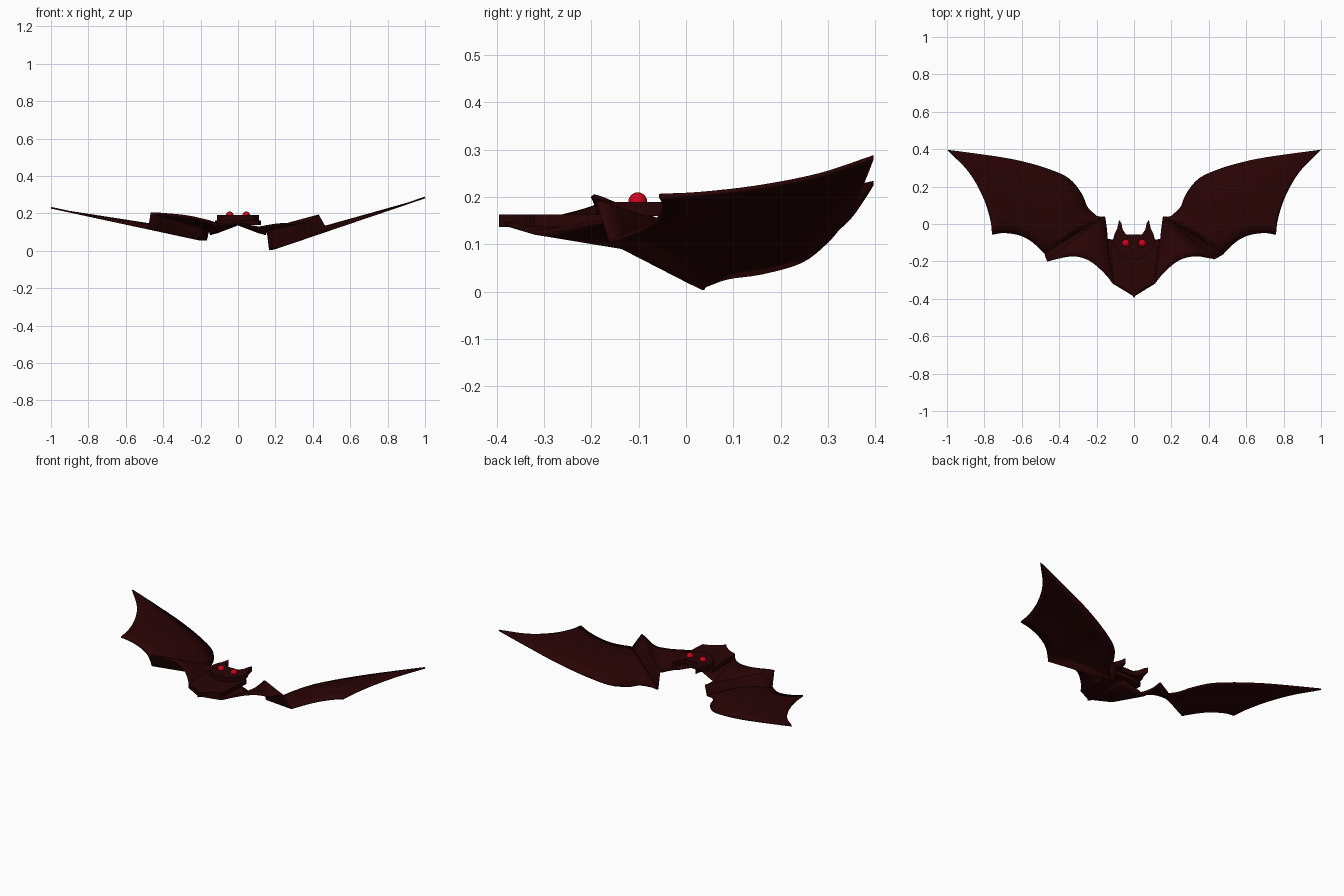
import bpy, bmesh
from mathutils import Vector

if "Cube" in bpy.data.objects:
    bpy.data.objects.remove(bpy.data.objects["Cube"])


def material(name, rgb):
    m = bpy.data.materials.new(name)
    m.diffuse_color = (*rgb, 1)
    m.use_nodes = True
    m.node_tree.nodes["Principled BSDF"].inputs["Base Color"].default_value = m.diffuse_color
    return m


MAROON = material("dark maroon", (0.022, 0.001, 0.0014))
RED = material("eye red", (0.6, 0.001, 0.012))


def add_object(name, bm, mat):
    bmesh.ops.recalc_face_normals(bm, faces=bm.faces)
    me = bpy.data.meshes.new(name)
    bm.to_mesh(me)
    bm.free()
    me.materials.append(mat)
    ob = bpy.data.objects.new(name, me)
    bpy.context.collection.objects.link(ob)
    return ob


# inner membrane: leading x, y, z, trailing x, y, trailing z right, left
INNER = [
    (0.00, -0.10, 0.140, 0.00, -0.388, 0.145, 0.145),
    (0.145, -0.08, 0.085, 0.11, -0.320, 0.125, 0.140),
    (0.147, -0.05, 0.092, 0.14, -0.280, 0.130, 0.155),
    (0.149, -0.02, 0.100, 0.20, -0.222, 0.140, 0.170),
    (0.151, 0.00, 0.105, 0.26, -0.185, 0.145, 0.183),
    (0.153, 0.02, 0.110, 0.34, -0.172, 0.150, 0.193),
    (0.155, 0.037, 0.115, 0.43, -0.187, 0.190, 0.203),
]
# outer wing, lying in one sloping plane: leading x, y, trailing x, y
OUTER = [
    (0.168, 0.037, 0.478, -0.160),
    (0.20, 0.042, 0.50, -0.137),
    (0.25, 0.09, 0.54, -0.100),
    (0.28, 0.16, 0.58, -0.074),
    (0.35, 0.244, 0.63, -0.056),
    (0.47, 0.298, 0.70, -0.048),
    (0.60, 0.335, 0.758, -0.057),
    (0.70, 0.355, 0.77, 0.030),
    (0.80, 0.370, 0.81, 0.150),
    (0.90, 0.384, 0.885, 0.280),
    (1.00, 0.397, 0.995, 0.393),
]


def plane_z(x, side):
    if side > 0:
        return 0.006 + 0.340 * max(x - 0.18, 0)
    return 0.058 + 0.215 * max(x - 0.20, 0)


def smooth_path(pts, cusps, n=4):
    """Curve through the points, with sharp corners at the cusps."""
    out = []
    for i in range(len(pts) - 1):
        a, b = pts[i], pts[i + 1]
        ta = (b - a) if i in cusps or i == 0 else (b - pts[i - 1]) / 2
        tb = (b - a) if i + 1 in cusps or i + 2 == len(pts) else (pts[i + 2] - a) / 2
        for k in range(n):
            t = k / n
            out.append(a * (2 * t**3 - 3 * t**2 + 1) + ta * (t**3 - 2 * t**2 + t)
                       + b * (3 * t**2 - 2 * t**3) + tb * (t**3 - t**2))
    return out + [pts[-1]]


def wing(name, side, steps=6):
    bm = bmesh.new()
    lead, trail = [], []
    for i, (xl, yl, zl, xt, yt, zr, zleft) in enumerate(INNER):
        if side < 0 and i == 6:        # left finger hangs a little further out
            xt, yt = 0.465, -0.198
        lead.append(Vector((side * xl, yl, zl)))
        trail.append(Vector((side * xt, yt, zr if side > 0 else zleft)))
    for xl, yl, xt, yt in OUTER:
        lead.append(Vector((side * xl, yl, plane_z(xl, side))))
        trail.append(Vector((side * xt, yt, plane_z(xt, side))))
    rows = []
    fold = 4 * len(INNER)
    paths = zip(smooth_path(lead, {1, 6, 7, 8}), smooth_path(trail, {1, 6, 7, 13}))
    for j, (a, b) in enumerate(paths):
        row = []
        for k in range(steps + 1):
            t = k / steps
            p = a.lerp(b, t)
            if j > fold:               # slight camber of the outer membrane
                p.z += 0.03 * min(1, max(0, (0.9 - abs(p.x)) * 2)) \
                    * min(1, (j - fold) / 4) * 4 * t * (1 - t)
            row.append(bm.verts.new(p))
        rows.append(row)
    for r, s in zip(rows, rows[1:]):
        for k in range(steps):
            bm.faces.new((r[k], r[k + 1], s[k + 1], s[k]))
    ob = add_object(name, bm, MAROON)
    mod = ob.modifiers.new("thickness", "SOLIDIFY")
    mod.thickness = 0.009
    mod.offset = 0
    bpy.context.view_layer.objects.active = ob
    ob.select_set(True)
    bpy.ops.object.shade_smooth_by_angle()
    ob.select_set(False)


wing("right_wing", 1)
wing("left_wing", -1)


def slab(name, half, z0, z1):
    """Extrude a mirrored half outline into a plate."""
    outline = half + [(-x, y) for x, y in reversed(half) if x > 0]
    bm = bmesh.new()
    face = bm.faces.new([bm.verts.new((x, y, z0)) for x, y in outline])
    ext = bmesh.ops.extrude_face_region(bm, geom=[face])
    vs = [g for g in ext["geom"] if isinstance(g, bmesh.types.BMVert)]
    bmesh.ops.translate(bm, verts=vs, vec=(0, 0, z1 - z0))
    return add_object(name, bm, MAROON)


# body with pointed, scalloped tail
slab("body", [(0, -0.395), (0.02, -0.368), (0.06, -0.338), (0.11, -0.32),
              (0.118, -0.22), (0.122, -0.09), (0.05, -0.07)], 0.137, 0.163)

# head with two ears
slab("head", [(0, -0.19), (0.04, -0.182), (0.08, -0.16), (0.102, -0.125),
              (0.113, -0.09), (0.105, -0.055), (0.09, -0.025), (0.084, 0.0),
              (0.08, 0.023), (0.068, 0.005), (0.06, -0.03), (0.042, -0.057)],
     0.160, 0.190)

# glowing eyes
for name, s in (("right_eye", 1), ("left_eye", -1)):
    bm = bmesh.new()
    bmesh.ops.create_uvsphere(bm, u_segments=24, v_segments=12, radius=0.02)
    for f in bm.faces:
        f.smooth = True
    add_object(name, bm, RED).location = (s * 0.044, -0.102, 0.190)
